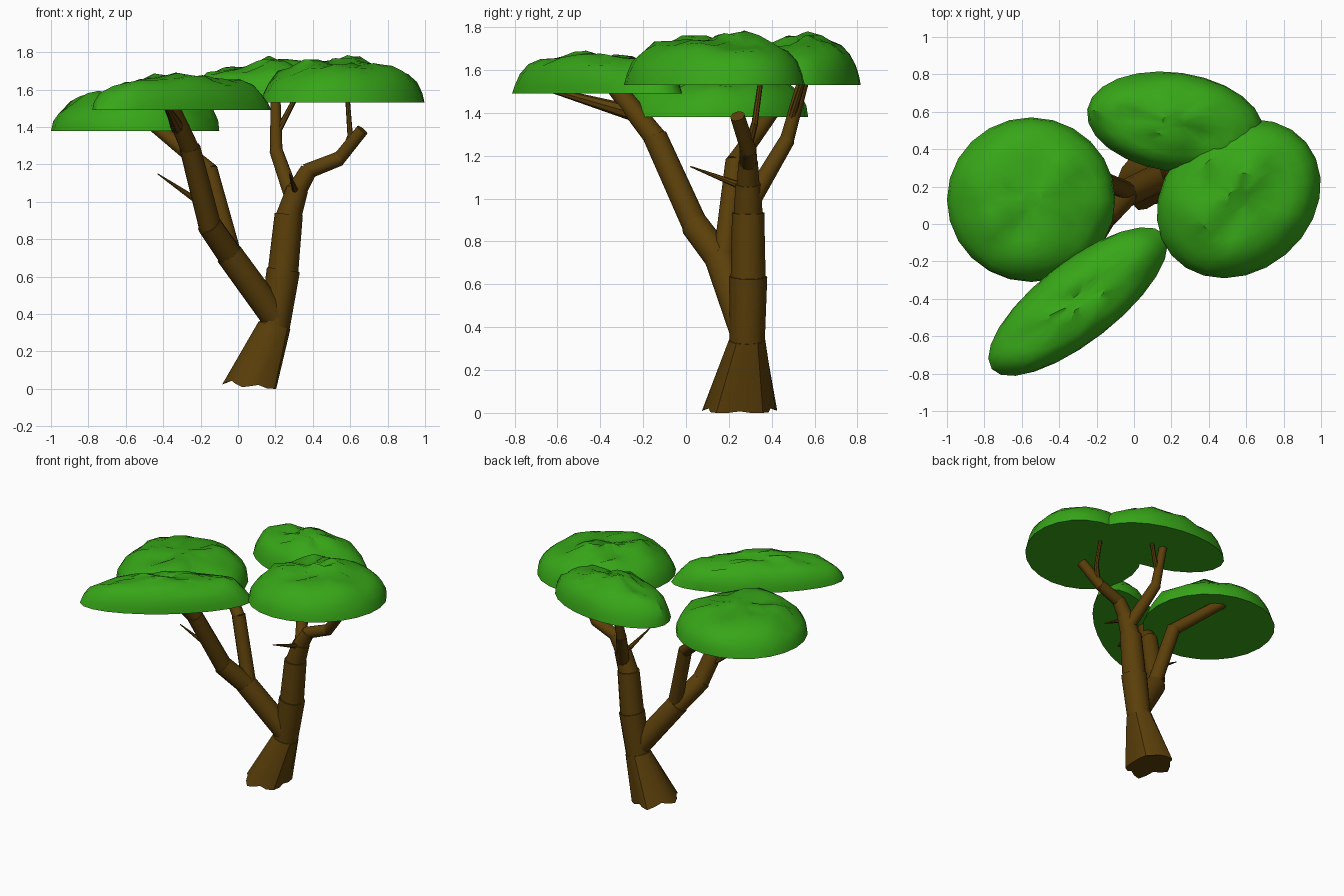
import bpy, bmesh, math
from mathutils import Vector, noise

if "Cube" in bpy.data.objects:
    bpy.data.objects.remove(bpy.data.objects["Cube"])


def material(name, color):
    m = bpy.data.materials.new(name)
    m.diffuse_color = (*color, 1)
    m.use_nodes = True
    m.node_tree.nodes["Principled BSDF"].inputs["Base Color"].default_value = m.diffuse_color
    return m


BARK = material("bark", (0.105, 0.05, 0.003))
LEAF = material("leaves", (0.038, 0.38, 0.009))


def finish(name, bm, mat, angle):
    bmesh.ops.recalc_face_normals(bm, faces=bm.faces)
    me = bpy.data.meshes.new(name)
    bm.to_mesh(me)
    bm.free()
    ob = bpy.data.objects.new(name, me)
    bpy.context.collection.objects.link(ob)
    me.materials.append(mat)
    bpy.ops.object.select_all(action='DESELECT')
    ob.select_set(True)
    bpy.context.view_layer.objects.active = ob
    bpy.ops.object.shade_smooth_by_angle(angle=math.radians(angle))


def skin(bm, rings):
    # bridge successive rings and cap both ends
    for a, b in zip(rings, rings[1:]):
        n = len(a)
        for i in range(n):
            j = (i + 1) % n
            bm.faces.new((a[i], a[j], b[j], b[i]))
    bm.faces.new(rings[0])
    bm.faces.new(rings[-1])


def limb(name, path, sides=12):
    # stepped limb: one tapering segment per pair of (x, y, z, radius) points
    bm = bmesh.new()
    for k, (p, q) in enumerate(zip(path, path[1:])):
        a, b = Vector(p[:3]), Vector(q[:3])
        t = (b - a).normalized()
        v = t.cross(Vector((1, 0, 0))).normalized()
        u = v.cross(t)
        last = k == len(path) - 2
        ends = ((a - t * (0.3 * p[3] if k else 0), p[3] * 0.98),
                (b if last else b + t * 0.2 * q[3], q[3] * (1 if last else 1.06)))
        rings = []
        for c, r in ends:
            rings.append([bm.verts.new(c + r * (u * math.cos(g) + v * math.sin(g)))
                          for g in (2 * math.pi * i / sides for i in range(sides))])
        skin(bm, rings)
    finish(name, bm, BARK, 35)


def canopy(name, x, y, z, a, b, h, angle, seed):
    # flat-bottomed, lumpy dome
    bm = bmesh.new()
    ca, sa = math.cos(math.radians(angle)), math.sin(math.radians(angle))
    rings, n = [], 24
    for r, lift in ((1, 0), (0.975, 0.22), (0.91, 0.46), (0.8, 0.66), (0.66, 0.79),
                    (0.5, 0.88), (0.32, 0.95), (0.14, 0.97)):
        ring = []
        for i in range(n):
            t = 2 * math.pi * i / n
            px, py = a * r * math.cos(t), b * r * math.sin(t)
            bump = noise.noise(Vector((px * 6 + seed, py * 6, seed)))
            fine = noise.noise(Vector((px * 14, py * 14 + seed, seed)))
            dz = h * lift * (1 + 0.2 * bump + 0.16 * fine)
            s = 1 + 0.04 * bump * r * (lift > 0)
            ring.append(bm.verts.new((x + s * (px * ca - py * sa),
                                      y + s * (px * sa + py * ca), z + dz)))
        rings.append(ring)
    skin(bm, rings)
    finish(name, bm, LEAF, 35)


# flared root base with lobed, ragged foot
bm = bmesh.new()
foot, neck = [], []
for i in range(20):
    t = 2 * math.pi * i / 20
    c, s = math.cos(t), math.sin(t)
    k = 0.91 + 0.09 * math.cos(5 * t - math.pi)
    foot.append(bm.verts.new((0.07 + 0.155 * k * c, 0.25 + 0.185 * k * s,
                              max(0, 0.015 - 0.02 * c + 0.012 * math.cos(5 * t)))))
    neck.append(bm.verts.new((0.195 + 0.085 * c, 0.285 + 0.085 * s, 0.34 - 0.02 * c)))
skin(bm, [foot, neck])
finish("root_base", bm, BARK, 30)

# main trunk running into the right bough
limb("trunk", [(0.19, 0.285, 0.3, 0.083), (0.24, 0.29, 0.62, 0.084),
               (0.27, 0.29, 0.92, 0.071), (0.315, 0.29, 1.06, 0.055),
               (0.375, 0.29, 1.165, 0.043), (0.54, 0.29, 1.23, 0.037),
               (0.665, 0.24, 1.385, 0.034)])
limb("right_upper_branch", [(0.56, 0.29, 1.24, 0.02), (0.6, 0.32, 1.35, 0.015),
                            (0.585, 0.35, 1.56, 0.012)], 8)
limb("right_twig", [(0.31, 0.28, 1.05, 0.02), (0.275, 0.02, 1.15, 0.003)], 8)

# rear bough
limb("rear_bough", [(0.3, 0.31, 1.0, 0.045), (0.205, 0.47, 1.27, 0.034),
                    (0.2, 0.55, 1.56, 0.027)])
limb("rear_side_branch", [(0.21, 0.49, 1.37, 0.018), (0.31, 0.55, 1.56, 0.013)], 8)

# left limb leaning to the front
limb("left_limb", [(0.2, 0.28, 0.38, 0.078), (-0.04, 0.165, 0.71, 0.07),
                   (-0.15, 0.045, 0.87, 0.062), (-0.255, -0.14, 1.28, 0.053),
                   (-0.36, -0.33, 1.52, 0.042)])
limb("front_branch", [(-0.325, -0.25, 1.4, 0.038), (-0.38, -0.64, 1.51, 0.012)], 8)
limb("left_twig", [(-0.18, 0.0, 0.98, 0.022), (-0.43, -0.07, 1.15, 0.003)], 8)

# left bough reaching backwards
limb("left_bough", [(-0.02, 0.17, 0.68, 0.05), (-0.155, 0.23, 1.17, 0.044),
                    (-0.46, 0.41, 1.42, 0.036)])

# leaf canopies
canopy("left_canopy", -0.55, 0.13, 1.38, 0.45, 0.44, 0.225, 0, 3.3)
canopy("front_canopy", -0.3, -0.415, 1.49, 0.585, 0.215, 0.19, 38, 7.1)
canopy("rear_canopy", 0.22, 0.545, 1.53, 0.475, 0.265, 0.22, -8, 11.7)
canopy("right_canopy", 0.56, 0.135, 1.53, 0.47, 0.39, 0.23, 40, 5.9)
